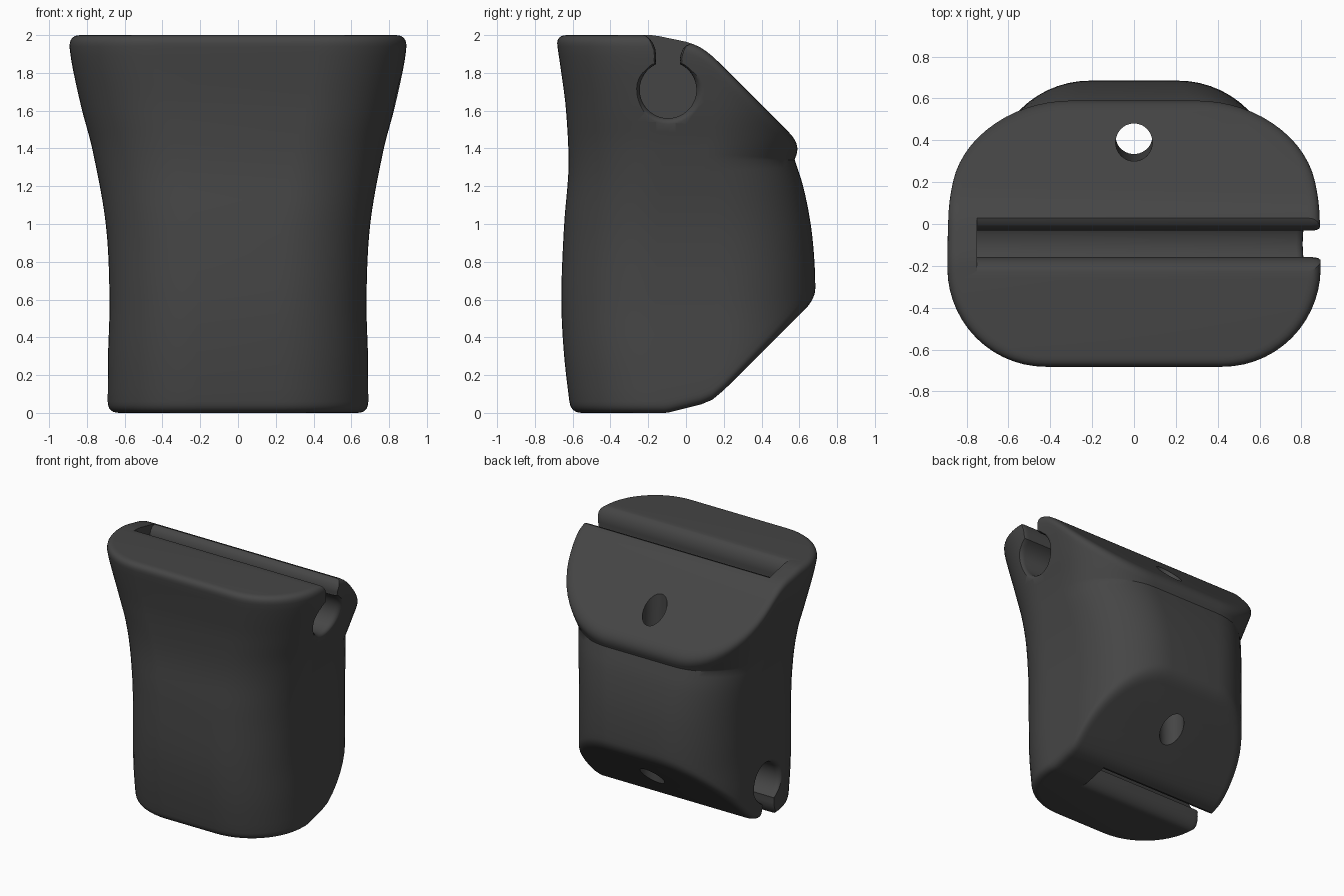
import bpy, bmesh, math

if "Cube" in bpy.data.objects:
    bpy.data.objects.remove(bpy.data.objects["Cube"])

# --- profiles of the body: (z, value) and end surfaces: (y, z) ---
HALF_W = [(0, .69), (.3, .688), (.6, .68), (1, .70), (1.4, .772), (1.6, .825), (1.8, .87), (1.92, .89), (2, .893)]
FRONT = [(0, -.61), (.3, -.645), (.6, -.66), (1, -.645), (1.3, -.622), (1.6, -.635), (1.8, -.66), (2, -.69)]
BACK_LOW = [(0, .66), (.3, .68), (.6, .685), (.8, .68), (1, .66), (1.2, .62), (1.34, .575)]
BACK_HEAD = [(1.34, .575), (1.45, .613), (1.7, .66), (2, .69)]
TOP = [(-1, 2), (-.17, 2), (0, 1.965), (.06, 1.945), (.1, 1.92), (.15, 1.88), (1, 1.03)]
BOTTOM = [(-1, 0), (-.1, 0), (.08, .045), (.14, .07), (.2, .12), (1, .915)]
KINK, CORNER, ROUND = 1.34, .47, .06


def linear(pts, t):
    for (a, p), (b, q) in zip(pts, pts[1:]):
        if t <= b:
            return p + (q - p) * max(0, t - a) / (b - a)
    return pts[-1][1]


def smooth(pts, t):
    t = min(max(t, pts[0][0]), pts[-1][0])
    n = len(pts)

    def slope(i):
        a, b = pts[max(i - 1, 0)], pts[min(i + 1, n - 1)]
        return (b[1] - a[1]) / (b[0] - a[0])
    for i in range(n - 1):
        (a, p), (b, q) = pts[i], pts[i + 1]
        if t <= b:
            h, s = b - a, (t - a) / (b - a)
            return ((2*s**3 - 3*s*s + 1) * p + (s**3 - 2*s*s + s) * h * slope(i)
                    + (3*s*s - 2*s**3) * q + (s**3 - s*s) * h * slope(i + 1))


# Half outline columns: front corner, side, back corner
COLS = ([('f', i / 14) for i in range(15)] + [('s', i / 12) for i in range(1, 12)]
        + [('b', i / 14) for i in range(15)])


def section(col, z, inset=0):
    kind, t = col
    w = smooth(HALF_W, z) - inset
    f = smooth(FRONT, z) + inset
    b = smooth(BACK_LOW if z <= KINK else BACK_HEAD, z) - inset
    r = CORNER - inset
    a = t * math.pi / 2
    if kind == 'f':
        return w - r + r * math.sin(a), f + r - r * math.cos(a)
    if kind == 'b':
        return w - r + r * math.cos(a), b - r + r * math.sin(a)
    return w, f + r + (b - f - 2 * r) * t


def meet(col, surf, lo, hi):
    for _ in range(40):
        mid = (lo + hi) / 2
        if mid < linear(surf, section(col, mid)[1]):
            lo = mid
        else:
            hi = mid
    return lo


def rounding(col, surf, z, direction):
    # rounded edge from the wall onto the end surface
    zs = z + direction * ROUND
    s = (*section(col, zs), zs)
    c = (*section(col, z), z)
    ex, ey = section(col, z, ROUND)
    e = (ex, ey, linear(surf, ey))
    return [tuple((1-t)**2 * s[k] + 2*t*(1-t) * c[k] + t*t * e[k] for k in range(3))
            for t in (i / 6 for i in range(7))]


def column(col):
    zb, zt = meet(col, BOTTOM, -.1, .9), meet(col, TOP, 1.0, 2.1)
    lo, hi = zb + ROUND, zt - ROUND
    zs = [lo + (KINK - lo) * i / 18 for i in range(1, 19)] + [KINK + (hi - KINK) * i / 12 for i in range(1, 12)]
    return (rounding(col, BOTTOM, zb, 1)[::-1] + [(*section(col, z), z) for z in zs]
            + rounding(col, TOP, zt, -1))


def new_object(name, bm):
    bmesh.ops.recalc_face_normals(bm, faces=bm.faces[:])
    if bm.calc_volume(signed=True) < 0:
        bmesh.ops.reverse_faces(bm, faces=bm.faces[:])
    me = bpy.data.meshes.new(name)
    bm.to_mesh(me)
    bm.free()
    ob = bpy.data.objects.new(name, me)
    bpy.context.collection.objects.link(ob)
    return ob


# Body: lofted wall with strip caps
bm = bmesh.new()
half = [column(c) for c in COLS]
right = [[bm.verts.new(p) for p in c] for c in half]
left = [[bm.verts.new((-x, y, z)) for x, y, z in c] for c in half]
ring = right + left[::-1]
for i, a in enumerate(ring):
    b = ring[(i + 1) % len(ring)]
    for j in range(len(a) - 1):
        bm.faces.new((a[j], b[j], b[j + 1], a[j + 1]))
for i in range(len(right) - 1):
    for k in (0, -1):
        bm.faces.new((right[i][k], right[i + 1][k], left[i + 1][k], left[i][k]))
body = new_object("grip_body", bm)


# Keyhole slot cutter: round channel, narrow neck, flared lips, flared open end
def slot(name, yc, zc, up, side, closed_x):
    arc = [math.radians(-245 + i * 310 / 40) for i in range(41)]
    prof = [(-.14, .42), (-.14, .292), (-.118, .286), (-.098, .272), (-.08, .248), (-.067, .215), (-.063, .18), (-.065, .155)]
    prof += [(.15 * math.cos(a), .15 * math.sin(a)) for a in arc]
    prof += [(.065, .15), (.063, .165), (.068, .19), (.078, .215), (.095, .235), (.13, .248), (.13, .42)]
    n = len(prof)

    def grown(d):
        out = []
        for i, (y, z) in enumerate(prof):
            a, b = prof[max(i - 1, 0)], prof[min(i + 1, n - 1)]
            ty, tz = b[0] - a[0], b[1] - a[1]
            m = math.hypot(ty, tz) / (d * min(1, max(.3, (.13 - z) / .1))) if d else 1e9
            out.append((y + tz / m, z - ty / m))
        return out
    bm = bmesh.new()
    rings = []
    for off, d in ((None, 0), (-.04, 0), (-.02, .006), (-.006, .018), (.002, .035), (.3, .035)):
        row = []
        for y, z in grown(d):
            zz = zc + up * z
            x = closed_x if off is None else side * (smooth(HALF_W, zz) + off)
            row.append(bm.verts.new((x, yc + y, zz)))
        rings.append(row)
    for a, b in zip(rings, rings[1:]):
        for i in range(n):
            j = (i + 1) % n
            bm.faces.new((a[i], a[j], b[j], b[i]))
    bm.faces.new(rings[0])
    bm.faces.new(rings[-1])
    bmesh.ops.triangulate(bm, faces=bm.faces[:])
    return new_object(name, bm)


# Pin hole running through both slanted faces
bm = bmesh.new()
bmesh.ops.create_cone(bm, cap_ends=True, segments=40, radius1=.088, radius2=.088, depth=3)
pin = new_object("pin_hole_cutter", bm)
pin.location = (0, .405, 1)
pin.rotation_euler.x = math.atan2(.03, 1.3)
cutters = [pin, slot("top_slot_cutter", -.095, 1.71, 1, 1, -.75),
           slot("bottom_slot_cutter", -.04, .29, -1, -1, .35)]


def volume(me):
    b = bmesh.new()
    b.from_mesh(me)
    v = b.calc_volume()
    b.free()
    return v


# Cut each opening, trying another solver if one fails
for c in cutters:
    c.hide_render = True
    before = volume(body.data)
    for solver in ('EXACT', 'MANIFOLD', 'FLOAT'):
        mod = body.modifiers.new(c.name, 'BOOLEAN')
        mod.operation, mod.solver, mod.object = 'DIFFERENCE', solver, c
        bpy.context.view_layer.update()
        deps = bpy.context.evaluated_depsgraph_get()
        result = bpy.data.meshes.new_from_object(body.evaluated_get(deps))
        body.modifiers.remove(mod)
        if before * .8 < volume(result) < before * .9999:
            body.data = result
            break
    bpy.data.objects.remove(c)

bpy.ops.object.select_all(action='DESELECT')
bpy.context.view_layer.objects.active = body
body.select_set(True)
bpy.ops.object.shade_smooth_by_angle(angle=math.radians(32))

mat = bpy.data.materials.new("dark_plastic")
mat.diffuse_color = (.06, .06, .06, 1)
mat.use_nodes = True
mat.node_tree.nodes["Principled BSDF"].inputs["Base Color"].default_value = mat.diffuse_color
body.data.materials.clear()
body.data.materials.append(mat)
